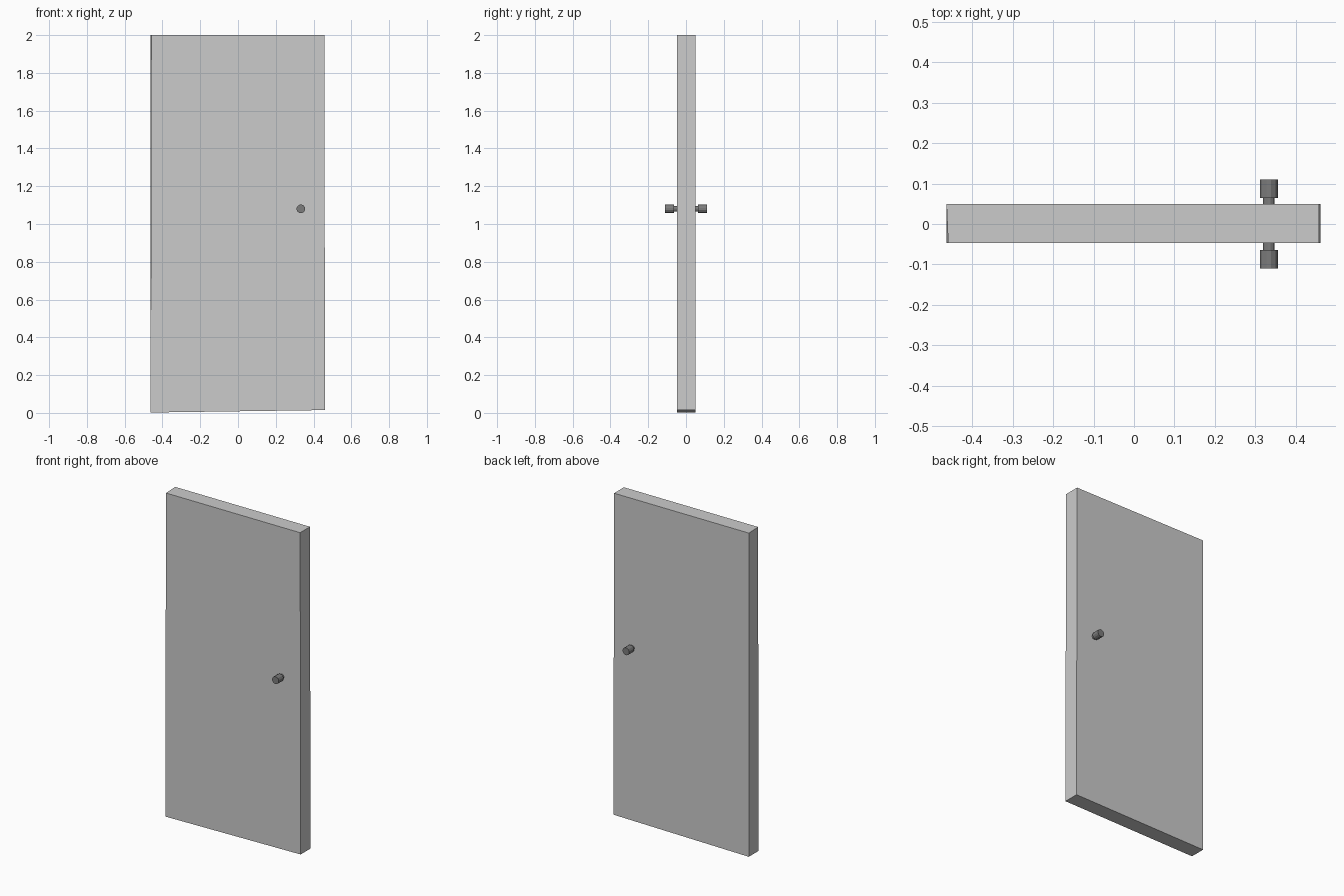
import bpy, bmesh, math
from mathutils import Matrix

if "Cube" in bpy.data.objects:
    bpy.data.objects.remove(bpy.data.objects["Cube"])


def material(name, v):
    m = bpy.data.materials.new(name)
    m.diffuse_color = (v, v, v, 1)
    m.use_nodes = True
    m.node_tree.nodes["Principled BSDF"].inputs["Base Color"].default_value = m.diffuse_color
    return m


light_grey = material("light grey", 0.6)
dark_grey = material("dark grey", 0.2)


def finish(name, bm, mat):
    bmesh.ops.recalc_face_normals(bm, faces=bm.faces)
    me = bpy.data.meshes.new(name)
    bm.to_mesh(me)
    bm.free()
    me.materials.append(mat)
    ob = bpy.data.objects.new(name, me)
    bpy.context.collection.objects.link(ob)
    return ob


# Door slab, with a bottom edge that rises slightly to the right
bm = bmesh.new()
bmesh.ops.create_cube(bm, size=1)
for v in bm.verts:
    right, back, top = v.co.x > 0, v.co.y > 0, v.co.z > 0
    if right:
        x = 0.457 if top else 0.461
    else:
        x = -0.459 if top and not back else -0.463
    z = 2.0 if top else (0.015 if right else 0.002)
    v.co = (x, 0.049 if back else -0.047, z)
finish("door_slab", bm, light_grey)


# Turned handle: lathe profile of (distance from door centre, radius)
def handle(name, side):
    profile = [(0.045, 0.0145), (0.064, 0.0145), (0.064, 0.023), (0.110, 0.023)]
    sides = 12
    bm = bmesh.new()
    rings = []
    for d, r in profile:
        rings.append([bm.verts.new((0.333 + r * math.cos(2 * math.pi * (i + 0.5) / sides),
                                    side * d,
                                    1.08 + r * math.sin(2 * math.pi * (i + 0.5) / sides)))
                      for i in range(sides)])
    for a, b in zip(rings, rings[1:]):
        for i in range(sides):
            j = (i + 1) % sides
            bm.faces.new((a[i], a[j], b[j], b[i]))
    bm.faces.new(rings[0])
    bm.faces.new(rings[-1])
    finish(name, bm, dark_grey)


handle("front_knob", -1)
handle("back_knob", 1)
